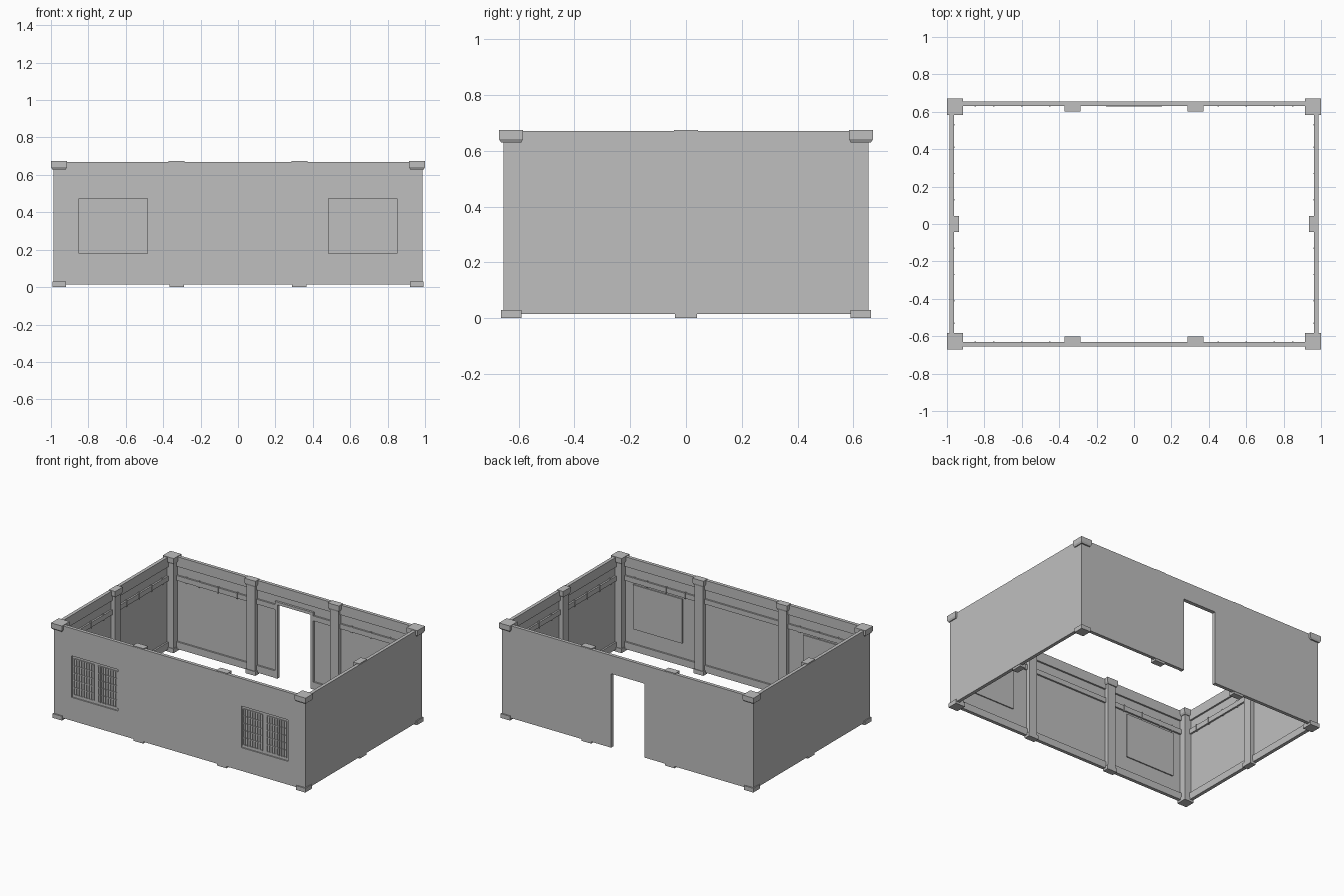
import bpy, bmesh
from mathutils import Matrix, Vector

if "Cube" in bpy.data.objects:
    bpy.data.objects.remove(bpy.data.objects["Cube"], do_unlink=True)

grey = bpy.data.materials.new("wall_grey")
grey.use_nodes = True
grey.diffuse_color = (0.52, 0.52, 0.52, 1)
grey.node_tree.nodes["Principled BSDF"].inputs["Base Color"].default_value = grey.diffuse_color

HALF_X, HALF_Y, TOP, FLOOR = 0.987, 0.654, 0.67, 0.015
SHEET = 0.012          # thickness of the outer skin
THICK = 0.024          # full wall thickness at the rails


def finish(name, bm):
    bmesh.ops.recalc_face_normals(bm, faces=bm.faces)
    mesh = bpy.data.meshes.new(name)
    bm.to_mesh(mesh)
    bm.free()
    mesh.materials.append(grey)
    obj = bpy.data.objects.new(name, mesh)
    bpy.context.collection.objects.link(obj)
    return obj


def on_wall(side, u, d, z):
    """Position u along a wall, d inward from its outer face."""
    return Vector({"front": (u, d - HALF_Y, z), "back": (u, HALF_Y - d, z),
                   "left": (HALF_X - d, u, z), "right": (d - HALF_X, u, z)}[side])


def add_box(bm, a, b, taper=1.0):
    """Box between two corners; taper narrows its lower face."""
    size = [abs(q - p) for p, q in zip(a, b)]
    made = bmesh.ops.create_cube(bm, size=1)["verts"]
    for v in made:
        if v.co.z < 0:
            v.co.x *= taper
            v.co.y *= taper
    bmesh.ops.transform(bm, verts=made, matrix=Matrix.Translation((a + b) / 2)
                        @ Matrix.Diagonal((*size, 1)))


def wall_box(bm, side, u, d, z, taper=1.0):
    add_box(bm, on_wall(side, u[0], d[0], z[0]), on_wall(side, u[1], d[1], z[1]), taper)


def skin(side, us, zs, holes=()):
    """Outer sheet made of a cell grid with some cells left open."""
    bm = bmesh.new()
    grid = [[bm.verts.new(on_wall(side, u, 0, z)) for z in zs] for u in us]
    for i in range(len(us) - 1):
        for j in range(len(zs) - 1):
            if (i, j) not in holes:
                bm.faces.new((grid[i][j], grid[i + 1][j], grid[i + 1][j + 1], grid[i][j + 1]))
    loose = [v for v in bm.verts if not v.link_faces]
    bmesh.ops.delete(bm, geom=loose, context="VERTS")
    inward = on_wall(side, 0, SHEET, 0) - on_wall(side, 0, 0, 0)
    cap = bmesh.ops.extrude_face_region(bm, geom=bm.faces[:], use_keep_orig=True)["geom"]
    bmesh.ops.translate(bm, vec=inward, verts=[g for g in cap if isinstance(g, bmesh.types.BMVert)])
    finish(side + "_wall", bm)


# Outer skins: grille openings in front, doorway at the back
WIN, WIN_Z, DOOR, DOOR_TOP = (0.485, 0.85), (0.18, 0.475), 0.13, 0.54
skin("front", [-HALF_X, -WIN[1], -WIN[0], WIN[0], WIN[1], HALF_X],
     [FLOOR, *WIN_Z, TOP], {(1, 1), (3, 1)})
skin("back", [-HALF_X, -DOOR, DOOR, HALF_X], [FLOOR, DOOR_TOP, TOP], {(1, 0)})
for side in ("left", "right"):
    skin(side, [-HALF_Y, HALF_Y], [FLOOR, TOP])

# Inner rails: top beam, picture rail and baseboard on each wall
for side in ("front", "back", "left", "right"):
    end = 0.96 if side in ("front", "back") else 0.63
    runs = [(-end, -DOOR), (DOOR, end)] if side == "back" else [(-end, end)]
    bm = bmesh.new()
    wall_box(bm, side, (-end, end), (SHEET, THICK), (0.60, TOP))
    for run in runs:
        wall_box(bm, side, run, (SHEET, THICK), (0.50, 0.535))
        wall_box(bm, side, run, (SHEET, THICK), (FLOOR, 0.065))
    finish(side + "_rails", bm)

    # Small brackets along the picture rail
    bm = bmesh.new()
    spots = (0.45, 0.6, 0.75, 0.85) if end > 0.8 else (0.13, 0.27, 0.41, 0.53)
    for u in spots:
        for s in (-1, 1):
            wall_box(bm, side, (s * u - 0.004, s * u + 0.004), (SHEET, THICK + 0.002), (0.495, 0.54))
    finish(side + "_brackets", bm)

# Door lining
bm = bmesh.new()
for s in (-1, 1):
    wall_box(bm, "back", (s * DOOR, s * (DOOR + 0.02)), (SHEET, THICK + 0.003), (FLOOR, DOOR_TOP + 0.02))
wall_box(bm, "back", (-DOOR, DOOR), (SHEET, THICK + 0.003), (DOOR_TOP, DOOR_TOP + 0.02))
finish("door_frame", bm)

# Vent panels with a fine grille in two halves
for s, label in ((1, "left"), (-1, "right")):
    bm = bmesh.new()
    wall_box(bm, "front", (s * WIN[0] - s * 0.01, s * WIN[1] + s * 0.01), (0.009, 0.02),
             (WIN_Z[0] - 0.01, WIN_Z[1] + 0.01))
    finish(label + "_vent_panel", bm)
    bm = bmesh.new()
    for start in (0.49, 0.68):
        for i in range(9):
            u = s * (start + i * 0.155 / 8)
            wall_box(bm, "front", (u - 0.003, u + 0.003), (0.003, 0.01), (0.2, 0.455))
        for j in range(6):
            z = 0.2 + j * 0.051
            wall_box(bm, "front", (s * start, s * (start + 0.155)), (0.004, 0.01), (z - 0.003, z + 0.003))
    finish(label + "_vent_grille", bm)

# Pilasters: base, shaft, tapered neck and cap
for side, spots in (("front", (-0.328, 0.328)), ("back", (-0.328, 0.328)), ("left", (0,)), ("right", (0,))):
    for n, u in enumerate(spots, 1):
        bm = bmesh.new()
        wall_box(bm, side, (u - 0.039, u + 0.039), (0.003, 0.047), (0, 0.03))
        wall_box(bm, side, (u - 0.033, u + 0.033), (SHEET, 0.042), (0.03, 0.63))
        wall_box(bm, side, (u - 0.043, u + 0.043), (0.003, 0.052), (0.63, 0.642), 0.85)
        wall_box(bm, side, (u - 0.043, u + 0.043), (0.003, 0.052), (0.642, 0.675))
        finish(f"{side}_pilaster_{n}", bm)

# Corner posts
for sx, name_x in ((1, "left"), (-1, "right")):
    for sy, name_y in ((-1, "front"), (1, "back")):
        def corner(bm, inner, outer, z0, z1, taper=1.0):
            add_box(bm, Vector((sx * (1 - inner), sy * (0.67 - inner), z0)),
                    Vector((sx * (1 - outer), sy * (0.67 - outer), z1)), taper)
        bm = bmesh.new()
        corner(bm, 0.081, 0.007, 0, 0.03)
        corner(bm, 0.076, 0.018, 0.03, 0.63)
        corner(bm, 0.086, 0, 0.63, 0.642, 0.85)
        corner(bm, 0.086, 0, 0.642, 0.675)
        finish(f"{name_y}_{name_x}_post", bm)
